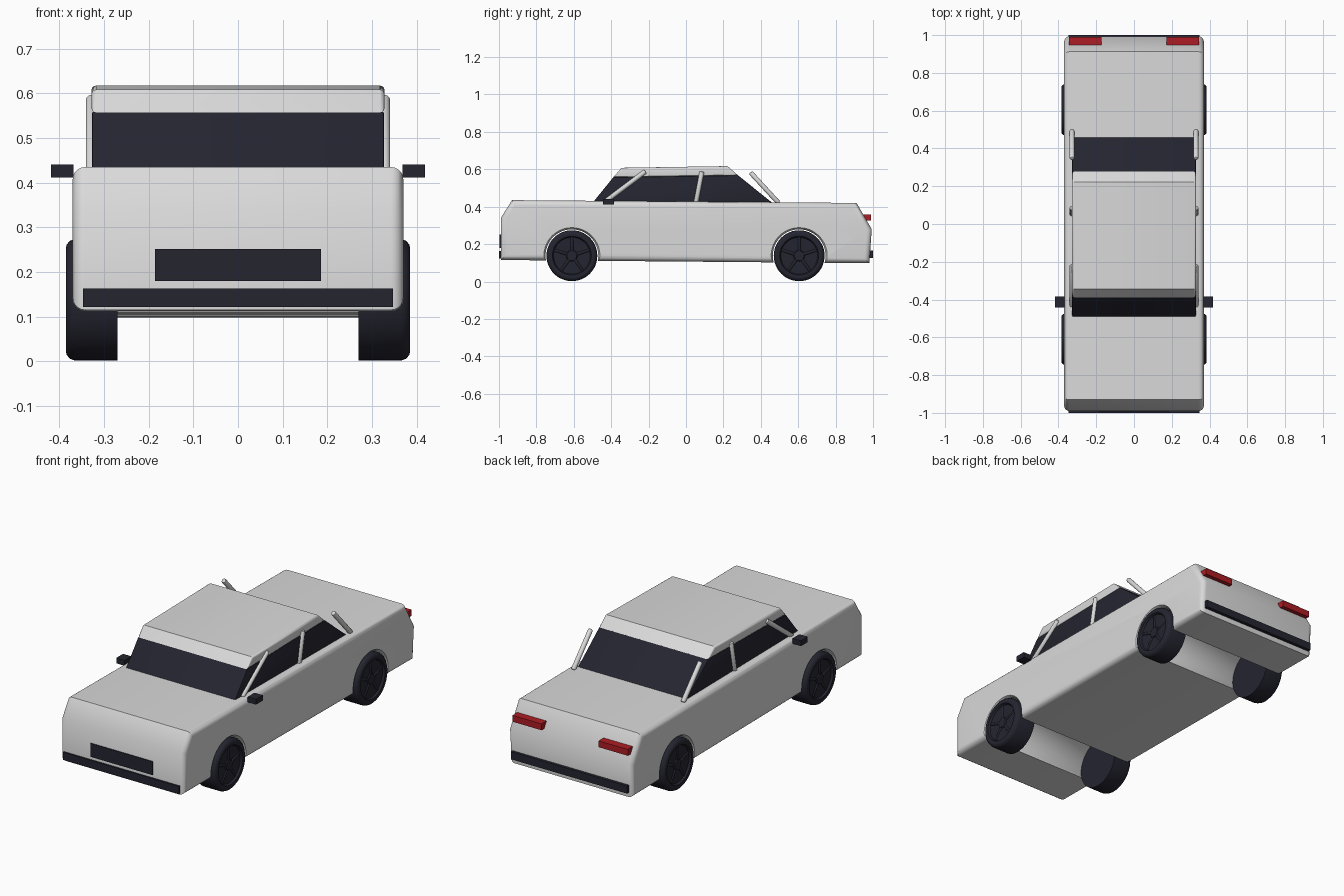
import bpy, bmesh, math
from mathutils import Vector

if "Cube" in bpy.data.objects:
    bpy.data.objects.remove(bpy.data.objects["Cube"])


def material(name, rgb):
    m = bpy.data.materials.new(name)
    m.diffuse_color = (*rgb, 1)
    m.use_nodes = True
    m.node_tree.nodes["Principled BSDF"].inputs["Base Color"].default_value = m.diffuse_color
    return m


PAINT = material("light grey paint", (0.70, 0.70, 0.70))
DARK = material("dark trim", (0.018, 0.018, 0.03))
RED = material("red lens", (0.42, 0.012, 0.018))


def finish(bm, name, mat, smooth=True, angle=35):
    bmesh.ops.recalc_face_normals(bm, faces=bm.faces)
    me = bpy.data.meshes.new(name)
    bm.to_mesh(me)
    bm.free()
    ob = bpy.data.objects.new(name, me)
    bpy.context.collection.objects.link(ob)
    me.materials.append(mat)
    if smooth:
        shade(ob, angle)
    return ob


def shade(ob, angle=35):
    bpy.ops.object.select_all(action='DESELECT')
    ob.select_set(True)
    bpy.context.view_layer.objects.active = ob
    bpy.ops.object.shade_smooth_by_angle(angle=math.radians(angle))


def prism(name, profile, half, mat, bevel=0.0, segs=4, skip=lambda a, b: False):
    """Extrude a (y, z) side profile across x and round the side rims."""
    bm = bmesh.new()
    sides = [[bm.verts.new((x, y, z)) for y, z in profile] for x in (-half, half)]
    for s in sides:
        bm.faces.new(s)
    n = len(profile)
    for i in range(n):
        j = (i + 1) % n
        bm.faces.new((sides[0][i], sides[0][j], sides[1][j], sides[1][i]))
    if bevel:
        rim = [e for e in bm.edges if e.verts[0].co.x == e.verts[1].co.x
               and not skip(e.verts[0].co, e.verts[1].co)]
        bmesh.ops.bevel(bm, geom=rim, offset=bevel, segments=segs, profile=0.5,
                        affect='EDGES', clamp_overlap=True)
    return finish(bm, name, mat)


def lathe(name, profile, centre, mat, n=48, sx=1):
    """Spin an (x, radius) profile about the x axis."""
    bm = bmesh.new()
    rings = []
    for x, r in profile:
        rings.append([bm.verts.new((centre[0] + sx * x,
                                    centre[1] + r * math.cos(2 * math.pi * k / n),
                                    centre[2] + r * math.sin(2 * math.pi * k / n)))
                      for k in range(n)])
    for a, b in zip(rings, rings[1:]):
        for k in range(n):
            j = (k + 1) % n
            bm.faces.new((a[k], a[j], b[j], b[k]))
    bm.faces.new(rings[0])
    bm.faces.new(rings[-1])
    return finish(bm, name, mat)


def box(name, lo, hi, mat):
    bm = bmesh.new()
    bmesh.ops.create_cube(bm, size=1)
    for v in bm.verts:
        v.co = [lo[i] + (v.co[i] + 0.5) * (hi[i] - lo[i]) for i in range(3)]
    return finish(bm, name, mat, smooth=False)


def rod(name, a, b, r, mat):
    a, b = Vector(a), Vector(b)
    bm = bmesh.new()
    bmesh.ops.create_cone(bm, cap_ends=True, segments=14, radius1=r, radius2=r,
                          depth=(b - a).length)
    rim = [e for e in bm.edges if abs(e.verts[0].co.z - e.verts[1].co.z) < 1e-5]
    bmesh.ops.bevel(bm, geom=rim, offset=r * 0.5, segments=2, profile=0.5, affect='EDGES')
    q = (b - a).to_track_quat('Z', 'Y')
    for v in bm.verts:
        v.co = q @ v.co + (a + b) / 2
    return finish(bm, name, mat)


AXLES = {"front": -0.61, "rear": 0.605}
HUB_Z = 0.138

# Lower body with full-width wheel wells
body = prism("body", [(-0.99, 0.115), (-0.99, 0.34), (-0.93, 0.435), (0.912, 0.42),
                      (0.993, 0.28), (0.98, 0.098)], 0.37, PAINT, 0.028, 5)
for end, y in AXLES.items():
    well = lathe(end + "_well_cutter", [(-0.40, 0.17), (-0.37, 0.150), (-0.355, 0.141),
                 (0.355, 0.141), (0.37, 0.150), (0.40, 0.17)], (0, y, HUB_Z), PAINT, 64)
    well.hide_render = True
    well.hide_set(True)
    cut = body.modifiers.new(end + "_well", 'BOOLEAN')
    cut.object = well
    cut.operation = 'DIFFERENCE'
    cut.solver = 'EXACT'
    bpy.context.view_layer.objects.active = body
    bpy.ops.object.modifier_apply(modifier=cut.name)
    bpy.data.objects.remove(well)
shade(body)

# Glass cabin and roof
prism("cabin_glass", [(-0.492, 0.40), (-0.492, 0.43), (-0.388, 0.558), (0.278, 0.568),
                      (0.462, 0.42), (0.462, 0.40)], 0.327, DARK, 0.006, 2)
prism("roof", [(-0.389, 0.557), (-0.345, 0.608), (0.222, 0.617), (0.279, 0.567)],
      0.328, PAINT, 0.010, 3)

# Pillars, mirrors, tail lights and wheels on both sides
for side, s in (("right", 1), ("left", -1)):
    for label, p, q in (("front", (-0.435, 0.425), (-0.217, 0.589)),
                        ("middle", (0.053, 0.42), (0.085, 0.588)),
                        ("rear", (0.495, 0.42), (0.345, 0.583))):
        rod(f"{side}_{label}_pillar", (s * 0.328, *p), (s * 0.328, *q), 0.0125, PAINT)
    box(side + "_mirror", (s * 0.368, -0.443, 0.412), (s * 0.418, -0.385, 0.441), DARK)
    box(side + "_tail_light", (s * 0.171, 0.945, 0.325), (s * 0.345, 0.99, 0.359), RED)
    for end, y in AXLES.items():
        c = (0, y, HUB_Z)
        lathe(f"{side}_{end}_wheel",
              [(0.27, 0.136), (0.365, 0.136), (0.376, 0.132), (0.383, 0.124),
               (0.385, 0.116), (0.383, 0.104), (0.372, 0.098), (0.370, 0.03),
               (0.376, 0.026)], c, DARK, 48, s)
        # Five raised spokes
        for k in range(5):
            t = math.radians(90 + 72 * k)
            d = Vector((0, math.cos(t), math.sin(t)))
            base = Vector((s * 0.368, y, HUB_Z))
            rod(f"{side}_{end}_spoke_{k + 1}", base + d * 0.02, base + d * 0.1, 0.008, DARK)

# Grille and bumper strips
box("grille", (-0.186, -0.996, 0.18), (0.186, -0.985, 0.252), DARK)
box("front_bumper_strip", (-0.347, -1.0, 0.122), (0.347, -0.98, 0.163), DARK)
box("rear_bumper_strip", (-0.347, 0.97, 0.125), (0.347, 1.0, 0.166), DARK)
